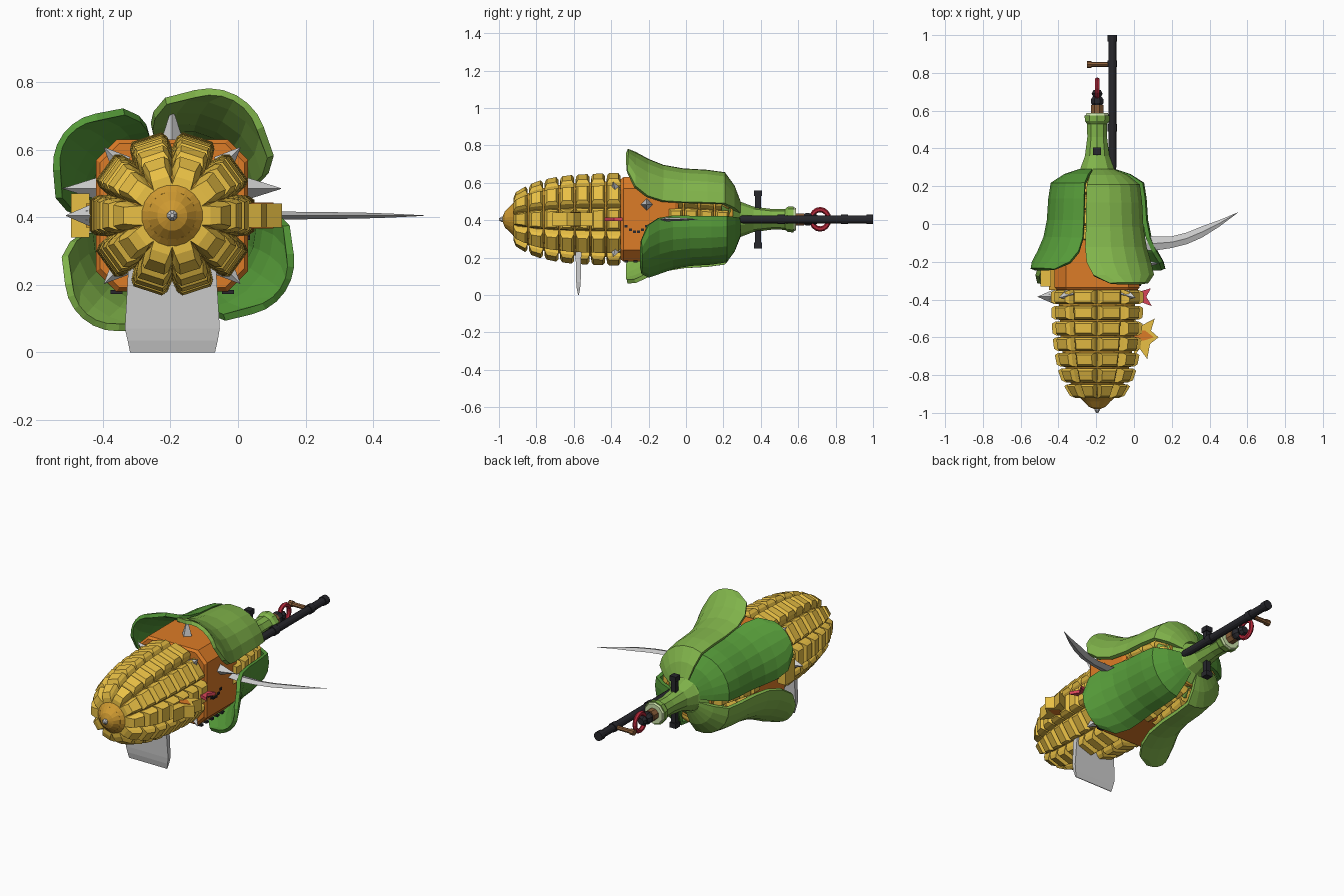
import bpy, bmesh
from math import sin, cos, tan, pi, radians
from mathutils import Vector

if "Cube" in bpy.data.objects:
    bpy.data.objects.remove(bpy.data.objects["Cube"])

CX, CZ = -0.195, 0.405          # the cob's long axis
YEL, GOLD, ORANGE = (.82, .53, .06), (.62, .32, .03), (.72, .2, .02)
LIGHT, DARK, PALE = (.22, .46, .07), (.09, .32, .04), (.6, .75, .4)
BLACK, RED, BROWN, PINK = (.02, .02, .025), (.45, .02, .04), (.25, .11, .04), (.7, .06, .1)
mats = {}


def finish(name, bm, col=None):
    bmesh.ops.recalc_face_normals(bm, faces=bm.faces)
    me = bpy.data.meshes.new(name)
    bm.to_mesh(me)
    bm.free()
    ob = bpy.data.objects.new(name, me)
    bpy.context.collection.objects.link(ob)
    if col:
        if col not in mats:
            mats[col] = bpy.data.materials.new("paint_%d" % len(mats))
            mats[col].diffuse_color = (*col, 1)
        me.materials.append(mats[col])
    return ob


def loft(bm, rings):
    """Skin a list of equal-length closed rings and cap both ends."""
    vs = [[bm.verts.new(p) for p in r] for r in rings]
    n = len(vs[0])
    for a, b in zip(vs, vs[1:]):
        for i in range(n):
            j = (i + 1) % n
            bm.faces.new((a[i], a[j], b[j], b[i]))
    bm.faces.new(vs[0])
    bm.faces.new(vs[-1][::-1])


def solid(name, rings, col=None):
    bm = bmesh.new()
    loft(bm, rings)
    return finish(name, bm, col)


def lathe(name, prof, n, col=None, x=CX, z=CZ):
    """Round part along y from (y, radius) pairs."""
    return solid(name, [[(x + r * cos(2 * pi * (i + .5) / n), y, z + r * sin(2 * pi * (i + .5) / n))
                         for i in range(n)] for y, r in prof], col)


def box(name, x, y, z, col=None):
    return solid(name, [[(x[0], y[0], h), (x[1], y[0], h), (x[1], y[1], h), (x[0], y[1], h)] for h in z], col)


def interp(tab, y):
    for (a, ra), (b, rb) in zip(tab, tab[1:]):
        if y <= b:
            return ra + (rb - ra) * max(0, (y - a) / (b - a))
    return tab[-1][1]


def polar(r, deg, y):
    a = radians(deg)
    return Vector((CX + r * cos(a), y, CZ + r * sin(a)))


# cob core, nose and tip
OUT = [(-.95, .10), (-.9, .155), (-.8, .202), (-.7, .223), (-.6, .236), (-.4, .245), (0, .24), (.25, .19)]
lathe("cob_core", [(y, interp(OUT, y) - .04) for y in (-.94, -.9, -.8, -.7, -.6, -.4, 0, .25)], 20, GOLD)
lathe("cob_nose", [(-.98, .015), (-.968, .045), (-.935, .076), (-.9, .1)], 16, GOLD)
lathe("nose_pin", [(-1, .006), (-.985, .016), (-.97, .016)], 8)

# kernels: ten columns of tapered blocks that follow the cob outline
bm = bmesh.new()
for k in range(14):
    yc = -.885 + .083 * k
    if -.34 < yc < -.1:
        continue
    for c in range(10):
        d = 36 * c
        t = Vector((-sin(radians(d)), 0, cos(radians(d))))
        rings = []
        for drop, half, wide in ((.06, .038, 1.0), (.018, .036, .93), (0, .025, .74)):
            q = []
            for sy, sw in ((-1, -1), (1, -1), (1, 1), (-1, 1)):
                y = yc + sy * half
                ro = interp(OUT, y)
                q.append(polar(ro - drop, d, y) + t * sw * (ro - .03) * tan(pi / 10) * .9 * wide)
            rings.append(q)
        loft(bm, rings)
finish("kernels", bm, YEL)

# orange chamfered band
H, C = .225, .165
oct8 = [(H, -C), (H, C), (C, H), (-C, H), (-H, C), (-H, -C), (-C, -H), (C, -H)]
solid("band", [[(CX + a * s, y, CZ + b * s) for a, b in oct8]
               for y, s in ((-.35, .95), (-.335, 1), (-.06, 1), (-.04, .95))], ORANGE)


# spikes: four-sided pyramids around the band
def spike(name, base, tip, r):
    base, tip = Vector(base), Vector(tip)
    d = (tip - base).normalized()
    u = d.cross(Vector((0, 1, 0))).normalized()
    v = d.cross(u)
    ring = lambda p, s: [p + (u * cos(i * pi / 2) + v * sin(i * pi / 2)) * s for i in range(4)]
    solid(name, [ring(base, r), ring(tip, .001)])


spike("spike_top", (CX, -.205, .62), (CX, -.205, .725), .035)
for s, n in ((1, "right"), (-1, "left")):
    spike("spike_" + n, (CX + .215 * s, -.21, .485), (CX + .323 * s, -.21, .485), .035)
for d in (45, 135, 225, 315):
    spike("corner_spike_%d" % d, polar(.21, d, -.37), polar(.285, d, -.39), .035)
spike("side_spike", (-.42, -.385, CZ), (-.51, -.385, CZ), .04)
box("side_spike_root", (-.45, -.38), (-.4, -.37), (.39, .42))
box("side_block", (-.495, -.44), (-.33, -.24), (.34, .47), YEL)
box("side_block_mount", (-.45, -.41), (-.35, -.22), (.37, .44), GOLD)

# stitched grin on the right side and studs underneath
for i in range(6):
    u = i / 2.5 - 1
    y, z = -.265 + .055 * u, .338 + .03 * u * u
    box("grin_stitch", (.025, .036), (y - .008, y + .008), (z - .007, z + .007), BLACK)
for s in (-1, 1):
    for i in range(5):
        y = -.32 + .05 * i
        x = CX + .165 * s
        box("under_stud", (x - .018, x + .018), (y - .01, y + .01), (.173, .185), BLACK)


# husk leaves: cupped, flaring forward, rounded tip
def leaf(name, mid, half, tip, col):
    rows = [(0, .1, 1), (.05, .18, 1), (.13, .25, 1), (.28, .262, 1), (.5, .27, 1),
            (.68, .29, 1), (.82, .325, .93), (.93, .365, .76), (1, .395, .42)]
    bm, n, grid = bmesh.new(), 6, []
    for t, r, w in rows:
        y = .28 + (tip - .28) * t
        line = []
        for i in range(n + 1):
            s = 2 * i / n - 1
            line.append(bm.verts.new(polar(r * (1 - .07 * s * s), mid + half * w * s, y)))
        grid.append(line)
    for a, b in zip(grid, grid[1:]):
        for i in range(n):
            bm.faces.new((a[i], a[i + 1], b[i + 1], b[i]))
    m = finish(name, bm, col).modifiers.new("thick", "SOLIDIFY")
    m.thickness, m.offset = .022, 0


leaf("husk_upper_right", 62, 41, -.315, LIGHT)
leaf("husk_upper_left", 143, 37, -.24, DARK)
leaf("husk_lower_left", 229, 37, -.315, LIGHT)
leaf("husk_lower_right", 326, 38, -.24, DARK)

# stem neck with pale cut end
lathe("neck", [(.19, .2), (.24, .15), (.29, .095), (.36, .068), (.46, .055), (.53, .056), (.545, .068), (.575, .07)], 10, LIGHT)
lathe("neck_cut_end", [(.57, .066), (.587, .06)], 10, PALE)

# cross bar through the neck
box("cross_bar", (CX - .015, CX + .015), (.37, .4), (.25, .56), BLACK)
for z in (.25, .53):
    box("cross_bar_end", (CX - .021, CX + .021), (.364, .406), (z, z + .03), BLACK)

# black tube beside the neck with collars and a side grip
TX = -.115
lathe("tube", [(.26, .012), (.3, .022), (.98, .022)], 12, BLACK, TX)
for y0, y1 in ((.49, .53), (.83, .865), (.965, 1.0)):
    lathe("tube_collar", [(y0, .027), (y1, .027)], 12, BLACK, TX)
ring = lambda x, r: [(x, .845 + r * cos(i * pi / 4), CZ + r * sin(i * pi / 4)) for i in range(8)]
solid("side_grip", [ring(-.25, .018), ring(-.225, .018), ring(-.224, .013), ring(-.12, .013)], BROWN)

# hinge and red pull ring at the end of the neck
lathe("hinge_socket", [(.58, .035), (.63, .035)], 8, BROWN)
lathe("hinge_knuckle", [(.625, .025), (.64, .036), (.66, .036), (.675, .025)], 8, BLACK)
lathe("hinge_tip", [(.675, .022), (.69, .032), (.71, .02)], 8, BLACK)
bpy.ops.mesh.primitive_torus_add(major_segments=16, minor_segments=6, major_radius=.047, minor_radius=.013,
                                 location=(CX, .717, CZ), rotation=(0, pi / 2, 0))
o = bpy.context.object
o.name = "pull_ring"
o.scale = (1.1, 1, 1)
o.data.materials.append(mats[RED]) if RED in mats else None
lathe("pull_ring_link", [(.645, .014), (.69, .014)], 8, RED)
if not o.data.materials:
    o.data.materials.append(mats[RED])

# broad chisel blade below
solid("under_blade", [[(a, -.575 - h, z), (b, -.575 - h, z), (b, -.575 + h, z), (a, -.575 + h, z)]
                      for z, a, b, h in ((0, -.32, -.068, .002), (.035, -.327, -.06, .009), (.07, -.335, -.054, .012),
                                         (.25, -.325, -.065, .016))])

# curved sickle blade on the right
solid("sickle_blade", [[(x, lo, CZ), (x, (lo + hi) / 2, CZ + h), (x, hi, CZ), (x, (lo + hi) / 2, CZ - h)]
                       for x, lo, hi, h in ((.02, -.135, -.055, .012), (.1, -.142, -.065, .012), (.2, -.127, -.065, .011),
                                            (.28, -.107, -.045, .01), (.36, -.072, -.012, .009), (.45, -.015, .02, .006),
                                            (.55, .06, .062, .001))])


# star-shaped bursts on the right side of the cob
def burst(name, pts, t, col):
    solid(name, [[(x, y, z) for x, y in pts] for z in (CZ - t, CZ + t)], col)


burst("large_burst", [(0, -.5), (.035, -.54), (.11, -.5), (.09, -.565), (.13, -.6), (.085, -.635), (.07, -.715),
                      (.03, -.66), (0, -.7)], .036, YEL)
burst("large_burst_core", [(.0, -.56), (.06, -.565), (.105, -.6), (.06, -.615), (0, -.62)], .039, ORANGE)
burst("small_burst", [(0, -.35), (.04, -.355), (.09, -.34), (.065, -.385), (.095, -.435), (.04, -.415), (0, -.42)], .009, PINK)

for m in bpy.data.materials:
    if m.users and not m.is_grease_pencil:
        m.use_nodes = True
        m.node_tree.nodes["Principled BSDF"].inputs["Base Color"].default_value = m.diffuse_color
